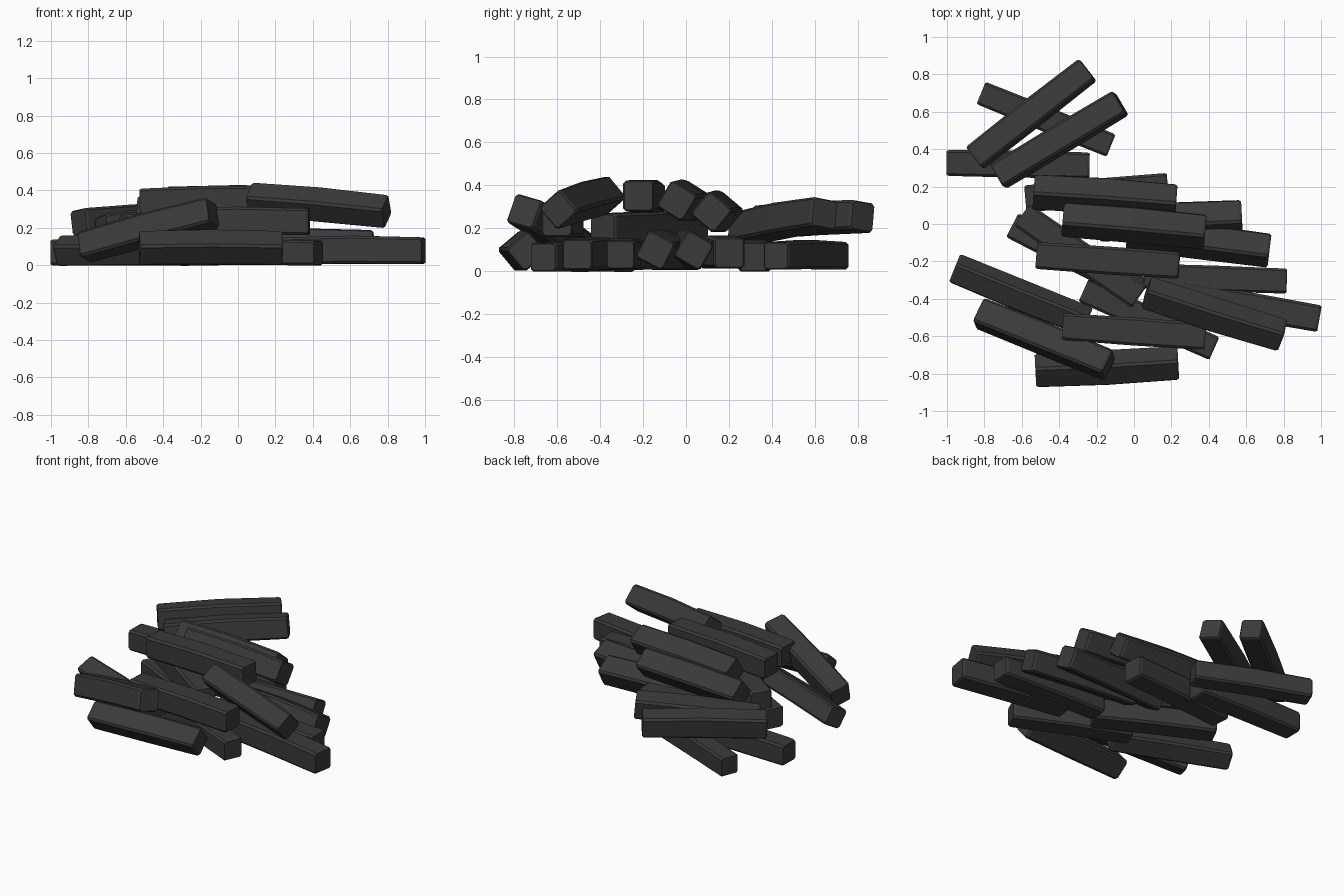
import bpy, bmesh, math
from mathutils import Matrix, Vector, Euler

if "Cube" in bpy.data.objects:
    bpy.data.objects.remove(bpy.data.objects["Cube"], do_unlink=True)

charcoal = bpy.data.materials.new("charcoal_grey")
charcoal.use_nodes = True
GREY = (0.042, 0.042, 0.042, 1)
charcoal.diffuse_color = GREY
charcoal.node_tree.nodes["Principled BSDF"].inputs["Base Color"].default_value = GREY


def section(half, chamfer):
    """Square outline with cut corners, counter-clockwise."""
    inner = half - chamfer
    quarter = [Vector((half, inner)), Vector((inner, half))]
    return [Matrix.Rotation(math.pi / 2 * k, 2) @ p for k in range(4) for p in quarter]


def stick(name, x, y, z, heading, tilt=0, roll=0, length=0.765, width=0.145, bow=0.003):
    """Slightly bowed chamfered stick, placed by its centre; angles in degrees."""
    half = width / 2
    lip = 0.012
    # Stations along the stick: position, thickness, bow offset
    stations = [(-length / 2, 0.9, -bow), (-length / 2 + lip, 0.99, -bow),
                (0, 1.03, bow),
                (length / 2 - lip, 0.99, -bow), (length / 2, 0.9, -bow)]
    bm = bmesh.new()
    rings = []
    for along, scale, lift in stations:
        rings.append([bm.verts.new((along, p.x * scale, p.y * scale + lift))
                      for p in section(half, width * 0.09)])
    for a, b in zip(rings, rings[1:]):
        for i in range(len(a)):
            j = (i + 1) % len(a)
            bm.faces.new((a[i], a[j], b[j], b[i]))
    bm.faces.new(rings[0])
    bm.faces.new(rings[-1])
    bmesh.ops.recalc_face_normals(bm, faces=bm.faces)
    mesh = bpy.data.meshes.new(name)
    bm.to_mesh(mesh)
    bm.free()
    mesh.materials.append(charcoal)
    obj = bpy.data.objects.new(name, mesh)
    bpy.context.collection.objects.link(obj)
    obj.location = (x, y, z)
    obj.rotation_euler = Euler([math.radians(a) for a in (roll, -tilt, heading)])


# Back group: two low sticks with two leaning across them
stick("back_low_cross_stick", -0.47, 0.56, 0.075, -22, length=0.75, width=0.13)
stick("back_low_side_stick", -0.62, 0.32, 0.07, -1, width=0.14)
stick("back_upper_outer_stick", -0.55, 0.588, 0.245, 38, tilt=2, roll=-8, width=0.14)
stick("back_upper_inner_stick", -0.4, 0.45, 0.235, 31, tilt=5.5, roll=-10, width=0.14)

# Middle group, ground layer
stick("middle_low_back_stick", -0.2, 0.168, 0.088, 5)
stick("middle_low_right_stick", 0.195, 0.018, 0.1, 3, roll=-30)
stick("middle_low_left_stick", 0.345, -0.095, 0.1, -7, roll=-27)
stick("middle_low_diagonal_stick", -0.31, -0.18, 0.08, -27)
stick("side_low_stick", 0.435, -0.292, 0.08, -2, width=0.135)
stick("side_low_long_stick", 0.615, -0.44, 0.08, -10)

# Middle group, upper layers
stick("middle_diagonal_stick", -0.285, -0.17, 0.2, -35)
stick("middle_top_back_stick", -0.155, 0.147, 0.278, -4, roll=-40)
stick("middle_top_stick", 0, -0.008, 0.33, -5, roll=-32)
stick("middle_top_front_stick", -0.14, -0.195, 0.347, -4, tilt=1)
stick("side_top_stick", 0.43, -0.483, 0.322, -17.5, tilt=-5, roll=40, width=0.138)

# Front group
stick("front_low_diagonal_stick", 0.08, -0.51, 0.068, -24, width=0.135)
stick("front_upper_stick", 0, -0.575, 0.235, -4)
stick("front_leaning_stick", -0.48, -0.615, 0.19, -22, tilt=14, roll=-15)
stick("front_low_outer_stick", -0.605, -0.38, 0.08, -22, roll=30, width=0.128)
stick("front_edge_stick", -0.145, -0.765, 0.095, 3, roll=40, width=0.14)
